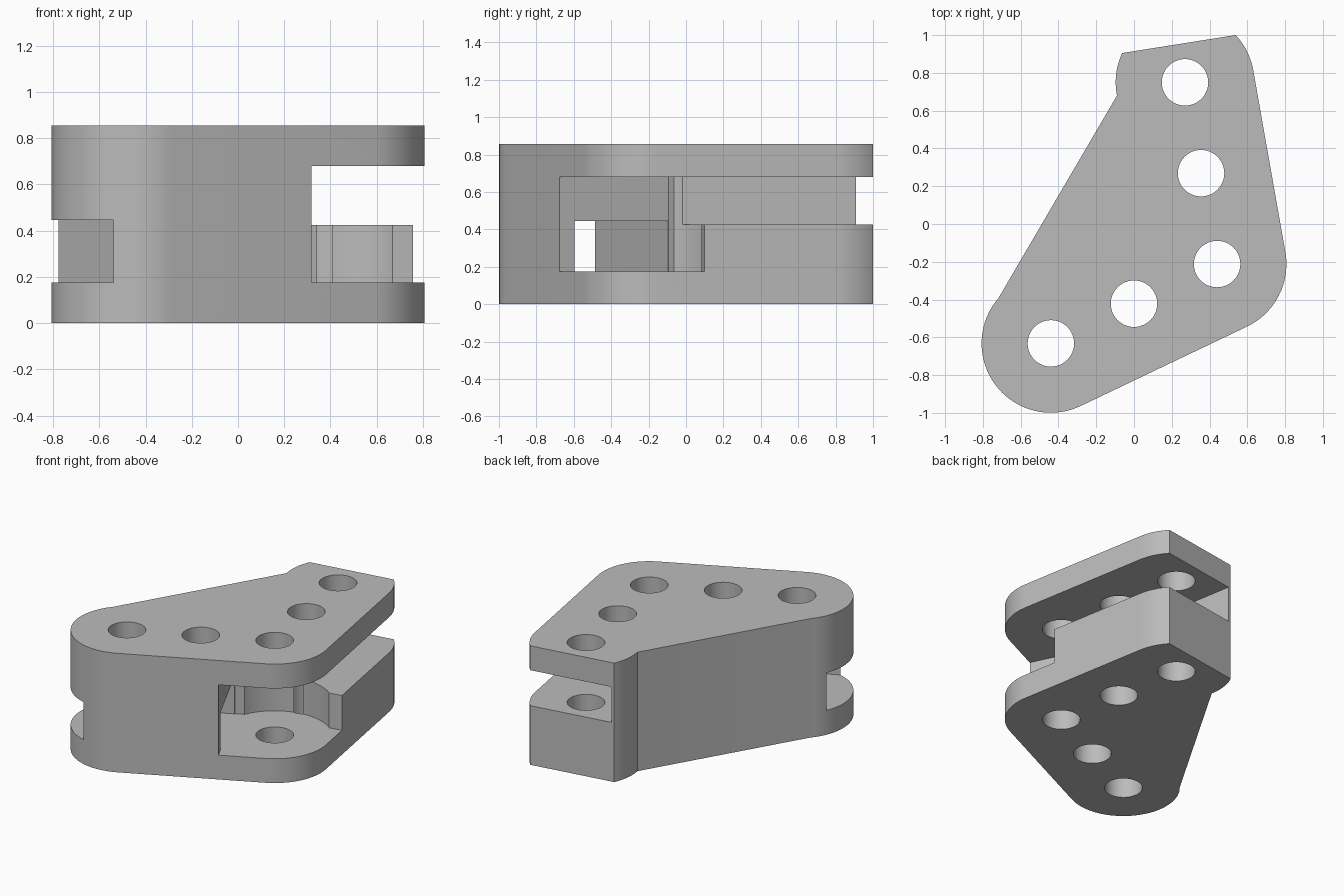
import bpy, bmesh
from math import sin, cos, radians
from mathutils import Vector

if "Cube" in bpy.data.objects:
    bpy.data.objects.remove(bpy.data.objects["Cube"])

# Pivot centres and main dimensions
LEFT, RIGHT, BACK = Vector((-0.44, -0.632)), Vector((0.44, -0.212)), Vector((0.27, 0.75))
RADIUS, HEIGHT, HOLE = 0.367, 0.855, 0.123
FRONT_TILT, SIDE_TILT = 25.5, 10


def arc(centre, radius, start, end, steps):
    angles = [radians(start + (end - start) * i / steps) for i in range(steps + 1)]
    return [centre + radius * Vector((cos(a), sin(a))) for a in angles]


def tilted_box(origin, tilt, u0, u1, v0, v1):
    a = radians(tilt)
    u, v = Vector((cos(a), sin(a))), Vector((-sin(a), cos(a)))
    return [origin + u * p + v * q for p, q in ((u0, v0), (u1, v0), (u1, v1), (u0, v1))]


def prism(name, outline, z0, z1):
    bm = bmesh.new()
    base = bm.faces.new([bm.verts.new((p.x, p.y, z0)) for p in outline])
    top = bmesh.ops.extrude_face_region(bm, geom=[base])["geom"]
    verts = [g for g in top if isinstance(g, bmesh.types.BMVert)]
    bmesh.ops.translate(bm, verts=verts, vec=(0, 0, z1 - z0))
    bmesh.ops.recalc_face_normals(bm, faces=bm.faces)
    mesh = bpy.data.meshes.new(name)
    bm.to_mesh(mesh)
    bm.free()
    obj = bpy.data.objects.new(name, mesh)
    bpy.context.collection.objects.link(obj)
    return obj


def cut(body, outline, z0, z1):
    cutter = prism("cutter", outline, z0, z1)
    cutter.hide_render = True
    mod = body.modifiers.new("cut", "BOOLEAN")
    mod.operation, mod.solver, mod.object = "DIFFERENCE", "EXACT", cutter
    bpy.ops.object.modifier_apply(modifier=mod.name)
    bpy.data.objects.remove(cutter)


# Bracket body with three rounded lobes and a flat back end
outline = (arc(LEFT, RADIUS, 139, 270 + FRONT_TILT, 40)
           + arc(RIGHT, RADIUS, FRONT_TILT - 90, SIDE_TILT, 24)
           + arc(BACK, RADIUS, SIDE_TILT, 43, 12)
           + arc(BACK, RADIUS, 155, 191, 12))
body = prism("hinge_bracket", outline, 0, HEIGHT)
bpy.context.view_layer.objects.active = body
body.select_set(True)

# Lower channel running behind the front wall
cut(body, tilted_box(LEFT, FRONT_TILT, -0.8, 0.75, -0.277, 0.277), 0.175, 0.445)

# Corner pocket: straight inner wall, rounded back, open right side
cut(body, tilted_box(RIGHT, FRONT_TILT, -0.31, 0.01, -0.7, 0.28), 0.175, 0.68)
cut(body, [RIGHT] + arc(RIGHT, 0.372, 30, 157, 32), 0.175, 0.68)
cut(body, tilted_box(RIGHT, SIDE_TILT, 0, 0.8, -0.7, 0.25), 0.175, 0.68)

# Upper slot reaching the back end
cut(body, tilted_box(RIGHT, SIDE_TILT, -0.28, 0.8, 0, 1.6), 0.425, 0.68)

# Vertical pin holes
for centre in (LEFT, (LEFT + RIGHT) / 2, RIGHT, (RIGHT + BACK) / 2, BACK):
    cut(body, arc(centre, HOLE, 0, 352.5, 47), -0.1, HEIGHT + 0.1)

# Plain grey finish
grey = bpy.data.materials.new("plain_grey")
grey.use_nodes = True
colour = (0.5, 0.5, 0.5, 1)
grey.diffuse_color = colour
grey.node_tree.nodes["Principled BSDF"].inputs["Base Color"].default_value = colour
body.data.materials.clear()
body.data.materials.append(grey)
bpy.ops.object.shade_smooth_by_angle(angle=radians(30))
